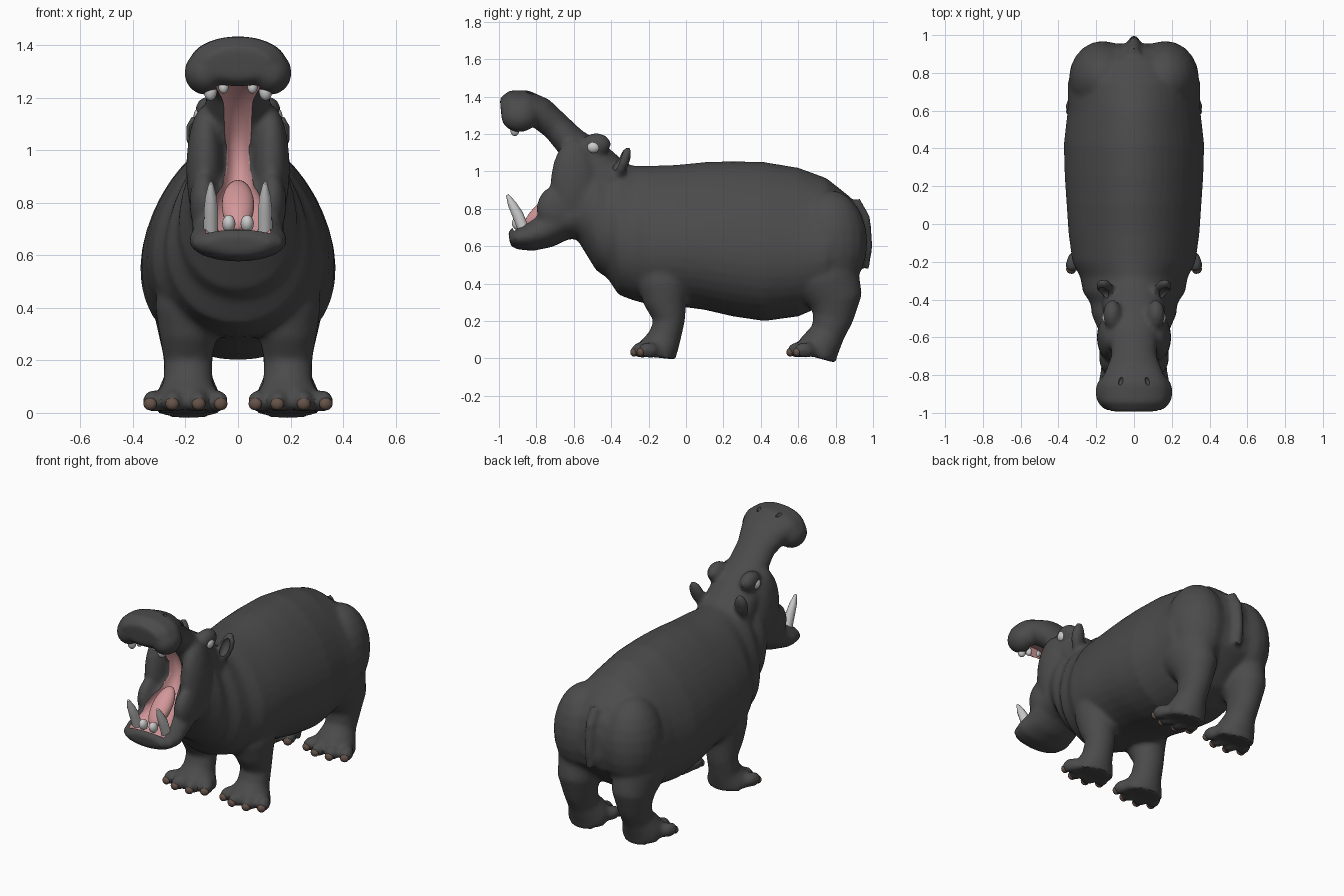
import bpy, bmesh, math
from mathutils import Matrix, Vector, Euler

SIDES = (1, -1)


def material(name, rgb):
    m = bpy.data.materials.new(name)
    m.diffuse_color = (*rgb, 1)
    return m


SKIN = material("skin", (0.07, 0.07, 0.07))
PINK = material("mouth_pink", (0.65, 0.31, 0.32))
IVORY = material("ivory", (0.6, 0.62, 0.6))
NAIL = material("nail", (0.13, 0.085, 0.065))


def ball(bm, loc, radii, rot=(0, 0, 0)):
    mat = Matrix.Translation(loc) @ Euler(rot).to_matrix().to_4x4() @ Matrix.Diagonal((*radii, 1))
    bmesh.ops.create_uvsphere(bm, u_segments=20, v_segments=12, radius=1, matrix=mat)


def tube(bm, stations, x=0, egg=0, upright=False, n=24):
    """Closed loft through (y, z, half_width, half_height) stations."""
    rings = []
    for i, (y, z, hw, hh) in enumerate(stations):
        a, b = stations[max(i - 1, 0)], stations[min(i + 1, len(stations) - 1)]
        t = Vector((b[0] - a[0], b[1] - a[1])).normalized()
        ny, nz = (0, 1) if upright else (t.y, -t.x)
        ring = []
        for k in range(n):
            c, s = math.cos(math.tau * k / n), math.sin(math.tau * k / n)
            ring.append(bm.verts.new((x + hw * c * (1 - egg * s), y + ny * hh * s, z + nz * hh * s)))
        rings.append(ring)
    for r, q in zip(rings, rings[1:]):
        for k in range(n):
            bm.faces.new((r[k], r[(k + 1) % n], q[(k + 1) % n], q[k]))
    bm.faces.new(rings[0][::-1])
    bm.faces.new(rings[-1])


def make(name, bm, mats, index=0):
    bmesh.ops.recalc_face_normals(bm, faces=bm.faces)
    me = bpy.data.meshes.new(name)
    for f in bm.faces:
        f.material_index = index
    bm.to_mesh(me)
    bm.free()
    for m in mats:
        me.materials.append(m)
    ob = bpy.data.objects.new(name, me)
    bpy.context.collection.objects.link(ob)
    return ob


skin = bmesh.new()

# Barrel body and neck: y, top, bottom, half width
body = [(-0.62, 1.08, 0.70, 0.14), (-0.56, 1.12, 0.60, 0.185), (-0.48, 1.11, 0.47, 0.22),
        (-0.42, 1.06, 0.43, 0.225), (-0.36, 1.06, 0.34, 0.265), (-0.28, 1.03, 0.31, 0.28),
        (-0.2, 1.03, 0.29, 0.32), (-0.05, 1.035, 0.28, 0.34), (0.1, 1.05, 0.26, 0.35),
        (0.25, 1.055, 0.225, 0.36), (0.42, 1.05, 0.20, 0.365), (0.6, 1.02, 0.225, 0.345),
        (0.75, 0.965, 0.29, 0.345), (0.87, 0.87, 0.40, 0.29), (0.93, 0.79, 0.46, 0.2),
        (0.955, 0.71, 0.54, 0.1)]
tube(skin, [(y, (t + b) / 2, w, (t - b) / 2) for y, t, b, w in body], egg=0.2, upright=True, n=40)

# Tail
tube(skin, [(0.91, 0.85, 0.03, 0.02), (0.965, 0.75, 0.03, 0.022),
            (0.98, 0.6, 0.026, 0.018), (0.965, 0.48, 0.03, 0.014)])

# Upper jaw with broad muzzle
tube(skin, [(-0.4, 0.93, 0.17, 0.14), (-0.52, 1.06, 0.155, 0.12), (-0.62, 1.155, 0.125, 0.09),
            (-0.70, 1.24, 0.12, 0.083), (-0.78, 1.305, 0.15, 0.093), (-0.86, 1.335, 0.185, 0.1),
            (-0.94, 1.335, 0.18, 0.098), (-0.99, 1.33, 0.13, 0.062)], n=32)

# Lower jaw
tube(skin, [(-0.45, 0.82, 0.19, 0.2), (-0.58, 0.78, 0.185, 0.15), (-0.68, 0.74, 0.175, 0.115),
            (-0.76, 0.685, 0.175, 0.1), (-0.84, 0.655, 0.188, 0.083), (-0.91, 0.645, 0.172, 0.062),
            (-0.945, 0.64, 0.125, 0.038)], n=32)

# Leg paths
front_leg = [(-0.13, 0.6, 0.11, 0.15), (-0.12, 0.4, 0.125, 0.14), (-0.11, 0.3, 0.11, 0.115),
             (-0.09, 0.2, 0.092, 0.084), (-0.115, 0.11, 0.095, 0.088), (-0.15, 0.05, 0.13, 0.105),
             (-0.155, 0.005, 0.13, 0.1)]
hind_leg = [(0.72, 0.58, 0.13, 0.19), (0.74, 0.42, 0.14, 0.19), (0.80, 0.31, 0.115, 0.145),
            (0.785, 0.22, 0.095, 0.11), (0.76, 0.14, 0.09, 0.092), (0.71, 0.06, 0.125, 0.11),
            (0.695, 0.005, 0.125, 0.11)]
nails = bmesh.new()

for s in SIDES:
    # Haunches, cheeks, muzzle lobes, brow, ears
    ball(skin, (s * 0.165, 0.77, 0.62), (0.18, 0.2, 0.28))
    ball(skin, (s * 0.125, -0.6, 0.93), (0.072, 0.125, 0.24))
    ball(skin, (s * 0.13, -0.7, 0.80), (0.055, 0.1, 0.12))
    ball(skin, (s * 0.125, -0.89, 1.295), (0.08, 0.1, 0.085))
    ball(skin, (s * 0.115, -0.48, 1.145), (0.05, 0.08, 0.06))
    ball(skin, (s * 0.155, -0.335, 1.05), (0.045, 0.032, 0.09), (-0.35, s * 0.15, 0))
    # Legs, toes and nails
    for leg, toe_y in ((front_leg, -0.235), (hind_leg, 0.6)):
        tube(skin, leg, x=s * 0.19)
        for dx, back in ((-0.12, 0.035), (-0.045, 0), (0.045, 0), (0.12, 0.035)):
            x, y, turn = s * 0.2 + dx, toe_y + back, dx * 3
            ball(skin, (x, y, 0.045), (0.04, 0.06, 0.043), (0, 0, turn))
            ball(nails, (x + dx * 0.12, y - 0.043, 0.034), (0.026, 0.02, 0.024), (0, 0, turn))
make("toenails", nails, [NAIL])

# Fuse the hide into one smooth surface
hide = make("hide", skin, [SKIN, PINK])
rm = hide.modifiers.new("fuse", "REMESH")
rm.mode, rm.voxel_size = "VOXEL", 0.015
sm = hide.modifiers.new("relax", "SMOOTH")
sm.factor, sm.iterations = 0.5, 5

# Cutters: pink mouth channel, nostrils, ear hollows
cutters = []
bm = bmesh.new()
tube(bm, [(-0.94, 1.26, 0.10, 0.035), (-0.84, 1.225, 0.10, 0.05), (-0.76, 1.14, 0.07, 0.06),
          (-0.68, 1.04, 0.055, 0.08), (-0.67, 0.95, 0.052, 0.09), (-0.70, 0.87, 0.06, 0.08),
          (-0.77, 0.80, 0.095, 0.065), (-0.85, 0.75, 0.13, 0.055), (-0.93, 0.70, 0.14, 0.045)])
cutters.append(make("mouth_cutter", bm, [SKIN, PINK], 1))
for s in SIDES:
    for loc, radii, rot in (((s * 0.07, -0.83, 1.43), (0.012, 0.025, 0.03), (0, 0, s * 0.3)),
                            ((s * 0.162, -0.365, 1.06), (0.028, 0.028, 0.058), (-0.35, s * 0.15, 0))):
        bm = bmesh.new()
        ball(bm, loc, radii, rot)
        cutters.append(make("hollow_cutter", bm, [SKIN, PINK]))
for c in cutters:
    c.hide_render = True
    bo = hide.modifiers.new("cut", "BOOLEAN")
    bo.operation, bo.solver, bo.object = "DIFFERENCE", "EXACT", c
dg = bpy.context.evaluated_depsgraph_get()
done = bpy.data.meshes.new_from_object(hide.evaluated_get(dg))
hide.modifiers.clear()
hide.data = done
for c in cutters:
    bpy.data.objects.remove(c)

# Tongue
bm = bmesh.new()
ball(bm, (0, -0.765, 0.79), (0.062, 0.135, 0.045), (0.75, 0, 0))
make("tongue", bm, [PINK])

# Teeth and eyes
teeth, eyes = bmesh.new(), bmesh.new()
for s in SIDES:
    tube(teeth, [(-0.865, 0.68, 0.028, 0.03), (-0.90, 0.77, 0.027, 0.03),
                 (-0.93, 0.825, 0.021, 0.023), (-0.955, 0.875, 0.008, 0.008)], x=s * 0.103, n=12)
    ball(teeth, (s * 0.035, -0.90, 0.72), (0.025, 0.03, 0.035), (0.5, 0, 0))
    ball(teeth, (s * 0.105, -0.915, 1.225), (0.025, 0.025, 0.036))
    ball(teeth, (s * 0.055, -0.91, 1.24), (0.019, 0.02, 0.025))
    ball(teeth, (s * 0.04, -0.945, 1.28), (0.018, 0.018, 0.024))
    ball(eyes, (s * 0.142, -0.495, 1.13), (0.027, 0.036, 0.032))
make("teeth", teeth, [IVORY])
make("eyes", eyes, [IVORY])

# Smooth shading everywhere
bpy.ops.object.select_all(action="SELECT")
bpy.context.view_layer.objects.active = hide
bpy.ops.object.shade_smooth_by_angle(angle=math.radians(40))
